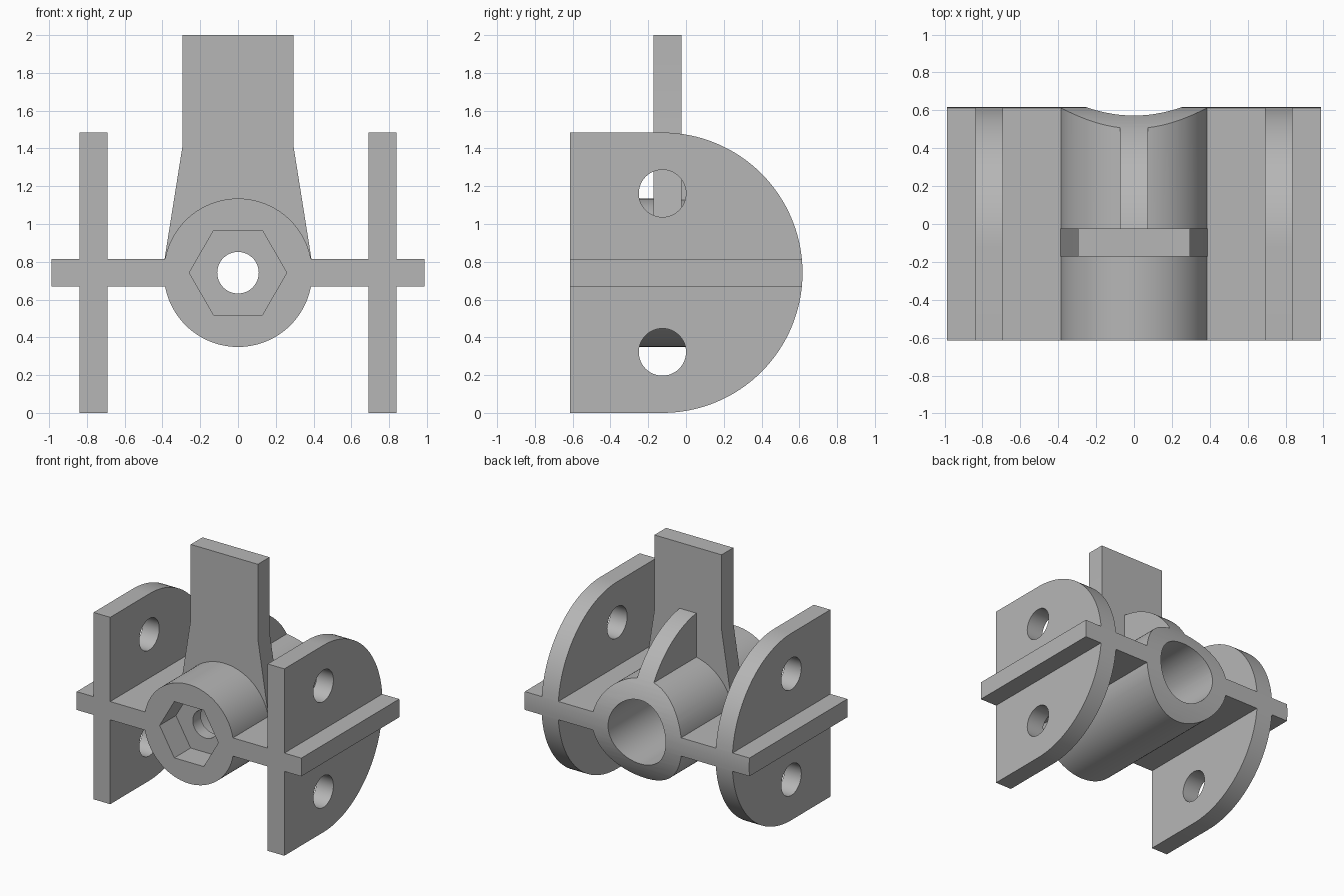
import bpy, bmesh, math
from mathutils import Vector

if "Cube" in bpy.data.objects:
    bpy.data.objects.remove(bpy.data.objects["Cube"], do_unlink=True)

grey = bpy.data.materials.new("plain_grey")
grey.use_nodes = True
COLOUR = (0.47, 0.47, 0.47, 1)
grey.diffuse_color = COLOUR
grey.node_tree.nodes["Principled BSDF"].inputs["Base Color"].default_value = COLOUR

AXIS_Z = 0.742    # height of the barrel axis
BACK_Y = -0.125   # centre of the rounded back
R_BACK = 0.742


def prism(name, pts, axis, lo, hi):
    """Extrude a 2D outline along x (outline in y, z) or y (outline in x, z)."""
    bm = bmesh.new()
    place = (lambda p: (lo, *p)) if axis == "x" else (lambda p: (p[0], lo, p[1]))
    face = bm.faces.new([bm.verts.new(place(p)) for p in pts])
    out = bmesh.ops.extrude_face_region(bm, geom=[face])
    d = hi - lo
    step = Vector((d, 0, 0)) if axis == "x" else Vector((0, d, 0))
    moved = [v for v in out["geom"] if isinstance(v, bmesh.types.BMVert)]
    bmesh.ops.translate(bm, verts=moved, vec=step)
    bmesh.ops.recalc_face_normals(bm, faces=bm.faces)
    mesh = bpy.data.meshes.new(name)
    bm.to_mesh(mesh)
    bm.free()
    mesh.materials.append(grey)
    ob = bpy.data.objects.new(name, mesh)
    bpy.context.collection.objects.link(ob)
    return ob


def rect(a0, a1, z0, z1):
    return [(a0, z0), (a1, z0), (a1, z1), (a0, z1)]


def ring(cx, cz, r, n):
    return [(cx + r * math.cos(math.tau * i / n), cz + r * math.sin(math.tau * i / n))
            for i in range(n)]


def combine(body, other, operation):
    """Apply a boolean with another solid, then discard that solid."""
    mod = body.modifiers.new(operation.lower(), "BOOLEAN")
    mod.operation, mod.solver, mod.object = operation, "EXACT", other
    bpy.ops.object.select_all(action="DESELECT")
    bpy.context.view_layer.objects.active = body
    body.select_set(True)
    bpy.ops.object.modifier_apply(modifier=mod.name)
    bpy.data.objects.remove(other, do_unlink=True)


# Barrel, cross plate, side plates and rear rib, all left overlong
body = prism("bracket_body", ring(0, AXIS_Z, 0.393, 96), "y", -0.8, 0.8)
combine(body, prism("cross_plate", rect(-1.1, 1.1, 0.67, 0.815), "y", -0.78, 0.78), "UNION")
for side in (-1, 1):
    x0, x1 = sorted((side * 0.692, side * 0.838))
    combine(body, prism("side_plate", rect(x0, x1, -0.2, 1.6), "y", -0.76, 0.76), "UNION")
combine(body, prism("rear_rib", rect(-0.073, 0.073, 1.05, 1.55), "y", -0.1, 0.74), "UNION")

# Trim everything to the flat-fronted, round-backed outline
arc = [(BACK_Y + R_BACK * math.cos(t), AXIS_Z + R_BACK * math.sin(t))
       for t in (math.pi * (i / 64 - 0.5) for i in range(65))]
outline = [(-0.615, 0.0)] + arc + [(-0.615, 2 * AXIS_Z)]
combine(body, prism("trim_outline", outline, "x", -0.987, 0.987), "INTERSECT")

# Upright paddle, flaring down into the barrel
half = [(0.385, AXIS_Z), (0.388, 0.82), (0.295, 1.405), (0.295, 2.0)]
paddle = half + [(-x, z) for x, z in reversed(half)]
combine(body, prism("paddle", paddle, "y", -0.172, -0.025), "UNION")

# Hexagonal front pocket, through hole and wide rear bore
combine(body, prism("hex_pocket", ring(0, AXIS_Z, 0.258, 6), "y", -0.9, -0.41), "DIFFERENCE")
combine(body, prism("through_hole", ring(0, AXIS_Z, 0.11, 48), "y", -0.5, 0.2), "DIFFERENCE")
combine(body, prism("rear_bore", ring(0, AXIS_Z, 0.253, 64), "y", -0.31, 0.9), "DIFFERENCE")

# Pairs of holes through each side plate
for side in (-1, 1):
    x0, x1 = sorted((side * 0.6, side * 0.93))
    for dz in (-0.42, 0.42):
        hole = prism("plate_hole", ring(BACK_Y, AXIS_Z + dz, 0.125, 48), "x", x0, x1)
        combine(body, hole, "DIFFERENCE")

bpy.ops.object.shade_smooth_by_angle(angle=math.radians(30))
